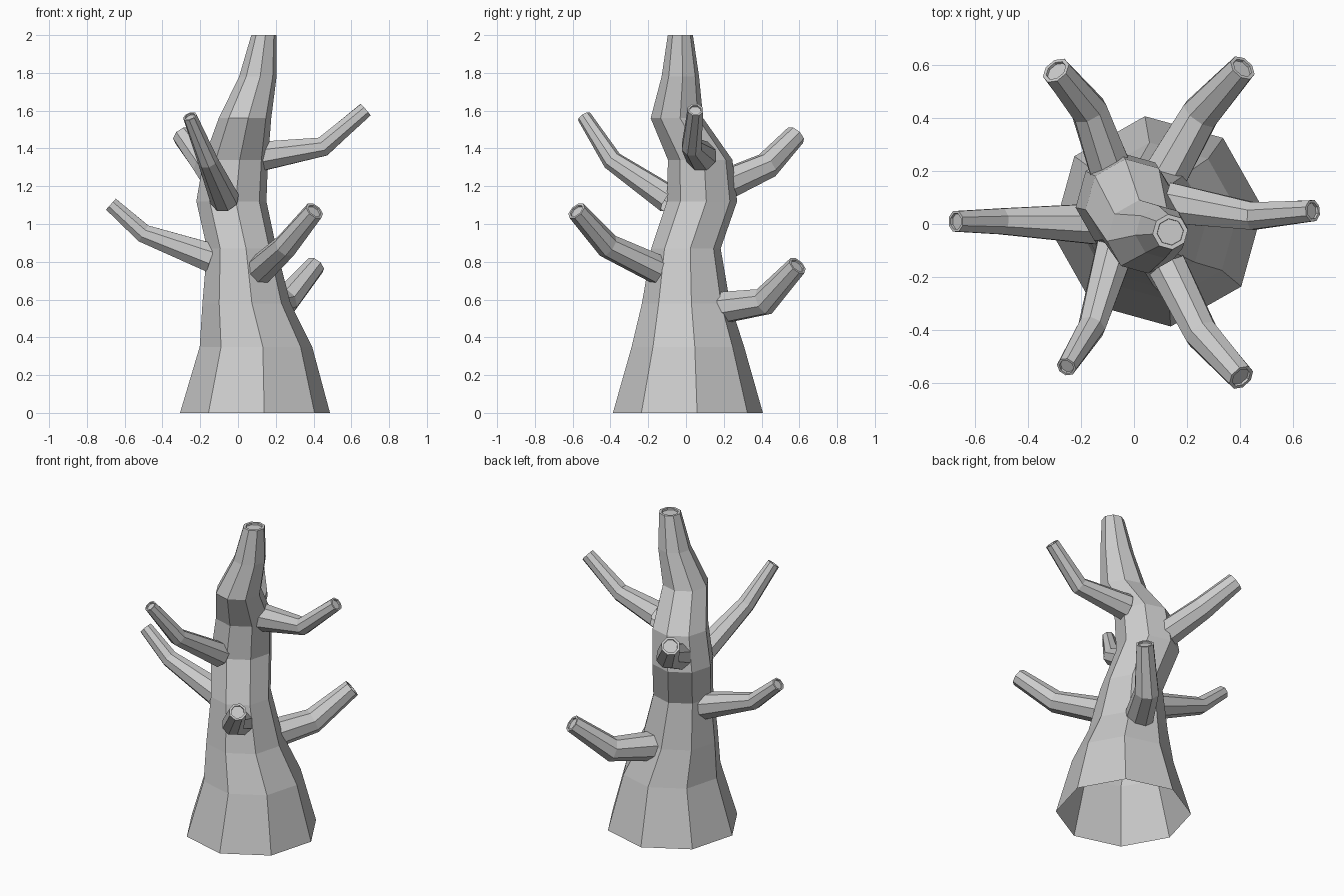
import bpy, bmesh, math
from mathutils import Vector

if "Cube" in bpy.data.objects:
    bpy.data.objects.remove(bpy.data.objects["Cube"], do_unlink=True)

SIDES = 8
bark = bpy.data.materials.new("grey_bark")
bark.use_nodes = True
GREY = (0.6, 0.6, 0.6, 1)
bark.diffuse_color = GREY
bark.node_tree.nodes["Principled BSDF"].inputs["Base Color"].default_value = GREY


def tube(name, rings, phase, depth):
    """Loft rings of (centre, radius, normal); the far end gets a sunken cap."""
    bm = bmesh.new()
    loops = []
    for centre, radius, normal in rings:
        n = normal.normalized()
        # level sideways axis, or x for an upright tube
        u = Vector((-n.y, n.x, 0)).normalized() if abs(n.z) < 0.99 else Vector((1, 0, 0))
        v = n.cross(u)
        loop = []
        for i in range(SIDES):
            a = phase + math.tau * i / SIDES
            loop.append(bm.verts.new(centre + radius * (u * math.cos(a) + v * math.sin(a))))
        loops.append(loop)
    for low, high in zip(loops, loops[1:]):
        for i in range(SIDES):
            j = (i + 1) % SIDES
            bm.faces.new((low[i], low[j], high[j], high[i]))
    # rim and shallow recess at the cut end
    cap = bm.faces.new(loops[-1])
    bm.normal_update()
    radius = rings[-1][1]
    bmesh.ops.inset_region(bm, faces=[cap], thickness=radius * 0.25)
    bmesh.ops.inset_region(bm, faces=[cap], thickness=0.001, depth=-depth)
    mesh = bpy.data.meshes.new(name)
    bm.to_mesh(mesh)
    bm.free()
    mesh.materials.append(bark)
    obj = bpy.data.objects.new(name, mesh)
    bpy.context.collection.objects.link(obj)
    return obj


# Trunk: flared, winding and open underneath (x, y, z, radius)
trunk = [
    (0.09, 0.01, 0.0, 0.40), (0.095, 0.01, 0.35, 0.30), (0.045, 0.0, 0.58, 0.235),
    (0.02, 0.0, 0.87, 0.185), (-0.035, 0.085, 1.12, 0.187), (-0.012, 0.075, 1.34, 0.172),
    (0.037, -0.048, 1.56, 0.14), (0.105, -0.03, 1.78, 0.1), (0.137, -0.03, 2.0, 0.067),
]
tube("trunk", [(Vector(p[:3]), p[3], Vector((0, 0, 1))) for p in trunk],
     math.radians(7), 0.012)

# Branches: root, elbow and tip, each (x, y, z, radius)
branches = {
    "right_branch": [(-0.14, 0.0, 0.82, 0.083), (-0.50, 0.01, 0.95, 0.053), (-0.673, 0.01, 1.105, 0.042)],
    "left_branch": [(0.13, 0.08, 1.36, 0.083), (0.45, 0.03, 1.41, 0.056), (0.675, 0.05, 1.605, 0.043)],
    "front_left_branch": [(0.11, -0.13, 0.75, 0.08), (0.255, -0.415, 0.885, 0.067), (0.405, -0.58, 1.07, 0.053)],
    "front_right_branch": [(-0.07, -0.09, 1.13, 0.078), (-0.16, -0.39, 1.335, 0.054), (-0.255, -0.54, 1.57, 0.038)],
    "back_right_branch": [(-0.09, 0.21, 1.21, 0.085), (-0.17, 0.43, 1.31, 0.072), (-0.295, 0.58, 1.47, 0.057)],
    "back_left_branch": [(0.11, 0.17, 0.555, 0.09), (0.25, 0.415, 0.59, 0.076), (0.41, 0.59, 0.78, 0.054)],
}
for name, points in branches.items():
    root, elbow, tip = [Vector(p[:3]) for p in points]
    lower, upper = (elbow - root).normalized(), (tip - elbow).normalized()
    normals = (lower, lower + upper, upper)
    rings = [(c, p[3], n) for c, p, n in zip((root, elbow, tip), points, normals)]
    tube(name, rings, math.pi / SIDES, 0.01)
